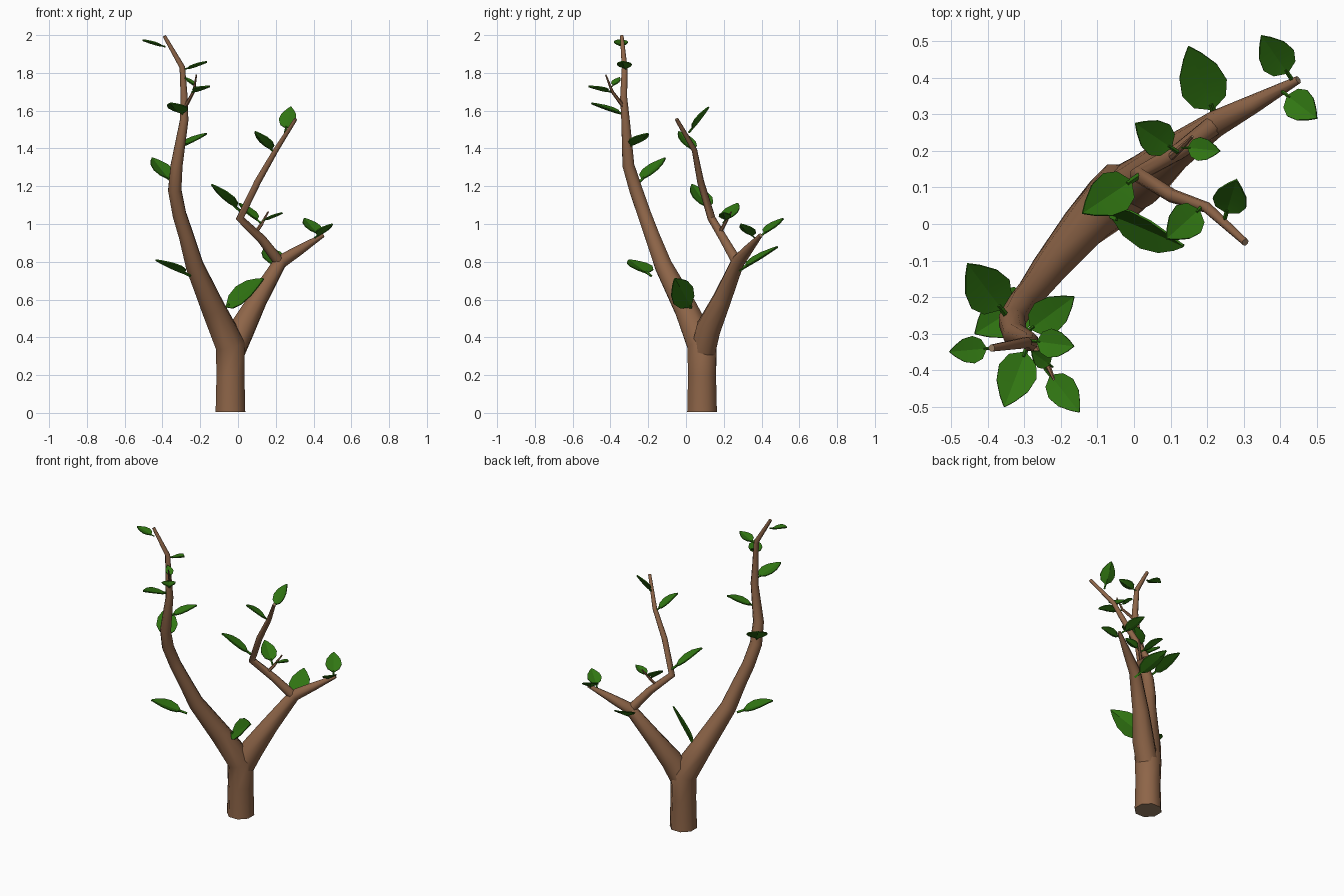
import bpy, bmesh, math
from mathutils import Vector

cube = bpy.data.objects.get("Cube")
if cube:
    bpy.data.objects.remove(cube)


def material(name, rgb):
    mat = bpy.data.materials.new(name)
    mat.use_nodes = True
    mat.diffuse_color = (*rgb, 1)
    mat.node_tree.nodes["Principled BSDF"].inputs["Base Color"].default_value = (*rgb, 1)
    return mat


BARK = material("bark brown", (0.27, 0.13, 0.065))
CUT = material("cut wood", (0.33, 0.22, 0.13))
GREEN = material("leaf green", (0.03, 0.18, 0.006))


def finish(name, bm, mats, angle):
    bmesh.ops.recalc_face_normals(bm, faces=bm.faces)
    mesh = bpy.data.meshes.new(name)
    bm.to_mesh(mesh)
    bm.free()
    for mat in mats:
        mesh.materials.append(mat)
    obj = bpy.data.objects.new(name, mesh)
    bpy.context.collection.objects.link(obj)
    bpy.ops.object.select_all(action="DESELECT")
    obj.select_set(True)
    bpy.context.view_layer.objects.active = obj
    bpy.ops.object.shade_smooth_by_angle(angle=math.radians(angle))
    return obj


def branch(name, path, sides=8):
    """Tapered tube through (x, y, z, radius) points, closed by cut ends."""
    bm = bmesh.new()
    pts = [Vector(p[:3]) for p in path]
    rings, side = [], Vector((1, 0, 0))
    for i, p in enumerate(pts):
        before = (p - pts[i - 1]).normalized() if i else Vector()
        after = (pts[i + 1] - p).normalized() if i + 1 < len(pts) else Vector()
        along = (before + after).normalized()
        side = (side - along * side.dot(along)).normalized()
        other = along.cross(side)
        ring = []
        for k in range(sides):
            a = 2 * math.pi * (k + 0.5) / sides
            ring.append(bm.verts.new(p + path[i][3] * (side * math.cos(a) + other * math.sin(a))))
        rings.append(ring)
    for low, high in zip(rings, rings[1:]):
        for k in range(sides):
            n = (k + 1) % sides
            bm.faces.new((low[k], low[n], high[n], high[k]))
    for ring in (rings[0], rings[-1]):
        bm.faces.new(ring).material_index = 1
    return finish(name, bm, [BARK, CUT], 50)


# Leaf outline: (distance along leaf, share of half width)
OUTLINE = [(0.14, 0.12), (0.25, 0.72), (0.45, 1.0), (0.68, 0.84), (0.88, 0.4), (1.0, 0.04)]


def leaf(name, base, tip, width, up=(0, 0, 1)):
    """Thin folded blade with a raised centre on both faces and a short stem."""
    bm = bmesh.new()
    base, tip = Vector(base), Vector(tip)
    along = tip - base
    length = along.length
    d = along.normalized()
    across = d.cross(Vector(up)).normalized()
    normal = across.cross(d)
    rows = []
    for t, w in OUTLINE:
        mid = base + along * t
        half = width / 2 * w
        lift = normal * half * 0.16
        edge = normal * 0.003
        offsets = [-across * half + lift + edge, -lift * 0.4 + edge, across * half + lift + edge,
                   across * half + lift - edge, -lift * 0.4 - edge * 2, -across * half + lift - edge]
        rows.append([bm.verts.new(mid + o) for o in offsets])
    for a, b in zip(rows, rows[1:]):
        for k in range(6):
            n = (k + 1) % 6
            bm.faces.new((a[k], a[n], b[n], b[k]))
    bm.faces.new(rows[0])
    bm.faces.new(rows[-1])
    # Stem
    r = 0.035 * length
    ends = [[bm.verts.new(base + along * t + across * r * x + normal * r * y)
             for x, y in ((1, 0), (0, 1), (-1, 0), (0, -1))] for t in (-0.05, 0.2)]
    for k in range(4):
        n = (k + 1) % 4
        bm.faces.new((ends[0][k], ends[0][n], ends[1][n], ends[1][k]))
    for ring in ends:
        bm.faces.new(ring)
    return finish(name, bm, [GREEN], 20)


# Trunk running into the tall right branch
branch("trunk_and_tall_branch", [
    (-0.04, 0.085, 0.005, 0.085), (-0.04, 0.085, 0.2, 0.08), (-0.04, 0.085, 0.36, 0.085),
    (-0.13, 0.0, 0.55, 0.066), (-0.23, -0.12, 0.78, 0.05), (-0.275, -0.18, 0.94, 0.042),
    (-0.31, -0.22, 1.05, 0.039), (-0.335, -0.265, 1.18, 0.038), (-0.325, -0.305, 1.31, 0.034),
    (-0.285, -0.32, 1.55, 0.024), (-0.285, -0.33, 1.67, 0.02), (-0.295, -0.325, 1.83, 0.016),
    (-0.39, -0.34, 1.995, 0.01)])

# Short left branch and what grows from it
branch("left_branch", [
    (-0.04, 0.085, 0.3, 0.07), (0.025, 0.12, 0.45, 0.07), (0.105, 0.19, 0.6, 0.053),
    (0.225, 0.275, 0.8, 0.037), (0.33, 0.33, 0.865, 0.026), (0.45, 0.395, 0.94, 0.011)])
branch("upper_left_branch", [
    (0.225, 0.275, 0.79, 0.03), (0.125, 0.2, 0.92, 0.024), (0.01, 0.135, 1.03, 0.022),
    (0.105, 0.077, 1.225, 0.019), (0.2, 0.045, 1.39, 0.015), (0.305, -0.05, 1.555, 0.01)])
branch("left_twig", [(0.09, 0.175, 0.95, 0.011), (0.125, 0.205, 1.0, 0.009),
                     (0.16, 0.24, 1.065, 0.004)], 6)
branch("right_twig", [(-0.28, -0.33, 1.62, 0.011), (-0.235, -0.39, 1.7, 0.008),
                      (-0.22, -0.425, 1.79, 0.004)], 6)

# Leaves: base, tip, width and optional facing
LEAVES = [
    ((0.43, 0.4, 0.94), (0.35, 0.515, 1.03), 0.10),
    ((0.41, 0.36, 0.93), (0.5, 0.29, 1.0), 0.09),
    ((0.225, 0.29, 0.76), (0.15, 0.485, 0.88), 0.13),
    ((0.115, 0.2, 1.01), (0.005, 0.275, 1.11), 0.10),
    ((0.135, 0.21, 1.02), (0.235, 0.2, 1.06), 0.065),
    ((0.01, 0.13, 1.07), (-0.14, 0.03, 1.21), 0.12),
    ((-0.09, 0.035, 0.54), (0.135, -0.06, 0.71), 0.14, (-0.2, -0.7, 0.7)),
    ((0.19, 0.05, 1.38), (0.09, -0.04, 1.49), 0.10),
    ((0.25, 0.02, 1.49), (0.28, 0.12, 1.62), 0.095),
    ((-0.35, -0.25, 1.22), (-0.455, -0.11, 1.35), 0.13),
    ((-0.26, -0.19, 0.73), (-0.435, -0.3, 0.81), 0.14),
    ((-0.3, -0.3, 1.41), (-0.165, -0.2, 1.48), 0.10),
    ((-0.39, -0.34, 1.94), (-0.505, -0.35, 1.975), 0.075),
    ((-0.28, -0.32, 1.82), (-0.165, -0.335, 1.86), 0.08),
    ((-0.29, -0.33, 1.58), (-0.355, -0.5, 1.64), 0.11),
    ((-0.24, -0.4, 1.7), (-0.15, -0.515, 1.73), 0.085),
    ((-0.225, -0.39, 1.73), (-0.28, -0.35, 1.775), 0.05),
]
for i, spec in enumerate(LEAVES, 1):
    leaf(f"leaf_{i}", *spec)
